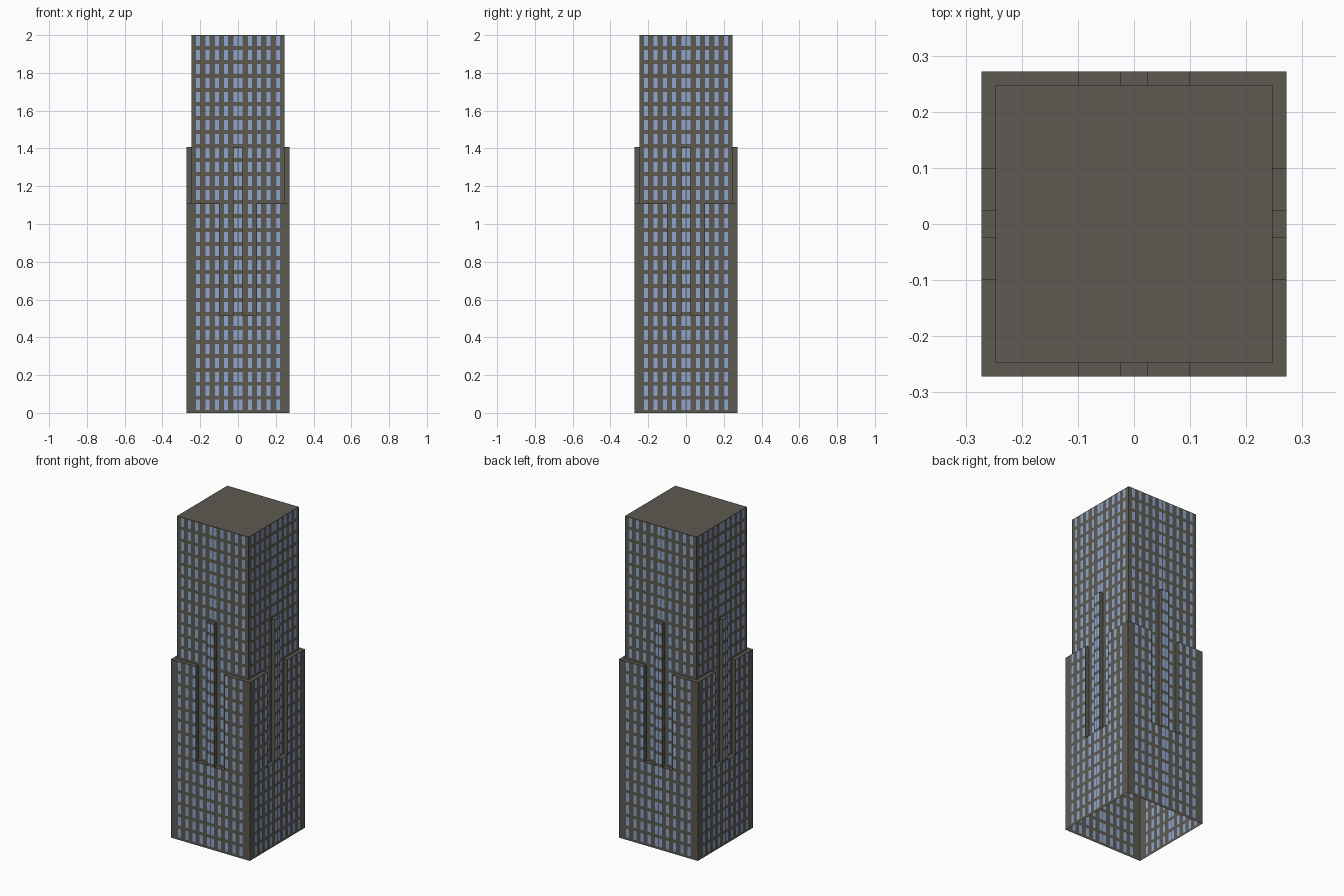
import bpy, bmesh
from mathutils import Matrix, Vector

old = bpy.data.objects.get("Cube")
if old:
    bpy.data.objects.remove(old)


def material(name, color):
    m = bpy.data.materials.new(name)
    m.use_nodes = True
    m.diffuse_color = color
    m.node_tree.nodes["Principled BSDF"].inputs["Base Color"].default_value = color
    return m


MATERIALS = [material("warm grey stone", (0.11, 0.102, 0.083, 1)),
             material("pale blue glass", (0.28, 0.38, 0.62, 1))]
STONE, GLASS = 0, 1

CORE, OUTER = 0.247, 0.272       # distance of the two wall planes from the axis
BAY, FLOOR = CORE / 5, 2 / 27    # window grid
SLOT, FIN = 2 * BAY, BAY / 2     # half widths of the slot and its fin
SLOT_Z, SHOULDER_Z, FIN_Z, TOP_Z = 7, 15, 19, 27   # heights in floors


def quad(bm, points, mat=STONE):
    """Add a face, its mirror image in x, and copies on all four sides."""
    for side in range(4):
        turn = Matrix.Rotation(side * 1.5707963268, 3, 'Z')
        for sx in (1, -1):
            pts = [turn @ Vector((sx * x, y, z)) for x, y, z in points]
            if sx < 0:
                pts.reverse()
            face = bm.faces.new([bm.verts.new(p) for p in pts])
            face.material_index = mat


def panel(bm, x0, x1, d, z0, z1, mat=STONE):
    quad(bm, [(x0, -d, z0), (x1, -d, z0), (x1, -d, z1), (x0, -d, z1)], mat)


def windowed_wall(bm, x0, x1, d, f0, f1):
    """Wall from x0 to x1 with one window per bay on floors f0 to f1."""
    k = round(x0 / BAY)
    x = x0
    while x < x1 - 0.001:
        left, right = (k + 0.06) * BAY, (k + 0.48) * BAY
        end = min((k + 1) * BAY, x1)
        panel(bm, x, left, d, f0 * FLOOR, f1 * FLOOR)
        panel(bm, right, end, d, f0 * FLOOR, f1 * FLOOR)
        for f in range(f0, f1):
            sill, head = (f + 0.22) * FLOOR, (f + 0.94) * FLOOR
            panel(bm, left, right, d, f * FLOOR, sill)
            panel(bm, left, right, d, sill, head, GLASS)
            panel(bm, left, right, d, head, (f + 1) * FLOOR)
        x, k = end, k + 1


def ledge(bm, x0, x1, inner_x1, floor):
    z = floor * FLOOR
    quad(bm, [(x0, -OUTER, z), (x1, -OUTER, z), (inner_x1, -CORE, z), (x0, -CORE, z)])


def jamb(bm, x, f0, f1, facing_out):
    a, b = f0 * FLOOR, f1 * FLOOR
    pts = [(x, -OUTER, a), (x, -CORE, a), (x, -CORE, b), (x, -OUTER, b)]
    quad(bm, pts if facing_out else pts[::-1])


def finish(bm, name):
    bmesh.ops.remove_doubles(bm, verts=bm.verts, dist=0.0001)
    mesh = bpy.data.meshes.new(name)
    bm.to_mesh(mesh)
    bm.free()
    for m in MATERIALS:
        mesh.materials.append(m)
    bpy.context.collection.objects.link(bpy.data.objects.new(name, mesh))


# Upper shaft, its slot backs and flat roof
bm = bmesh.new()
windowed_wall(bm, 0, CORE, CORE, SHOULDER_Z, TOP_Z)
windowed_wall(bm, 0, SLOT, CORE, SLOT_Z, SHOULDER_Z)
quad(bm, [(0, -CORE, 2), (CORE, -CORE, 2), (0, 0, 2)])
finish(bm, "upper_shaft")

# Wider lower block, open underneath, with a slot in each side
bm = bmesh.new()
windowed_wall(bm, 0, CORE, OUTER, 0, SLOT_Z)
windowed_wall(bm, SLOT, CORE, OUTER, SLOT_Z, SHOULDER_Z)
panel(bm, CORE, OUTER, OUTER, 0, SHOULDER_Z * FLOOR)
ledge(bm, SLOT, OUTER, CORE, SHOULDER_Z)
ledge(bm, FIN, SLOT, SLOT, SLOT_Z)
jamb(bm, SLOT, SLOT_Z, SHOULDER_Z, False)
finish(bm, "lower_block")

# Narrow fin standing in each slot
bm = bmesh.new()
windowed_wall(bm, 0, FIN, OUTER, SLOT_Z, FIN_Z)
ledge(bm, 0, FIN, FIN, FIN_Z)
jamb(bm, FIN, SLOT_Z, FIN_Z, True)
finish(bm, "slot_fins")
